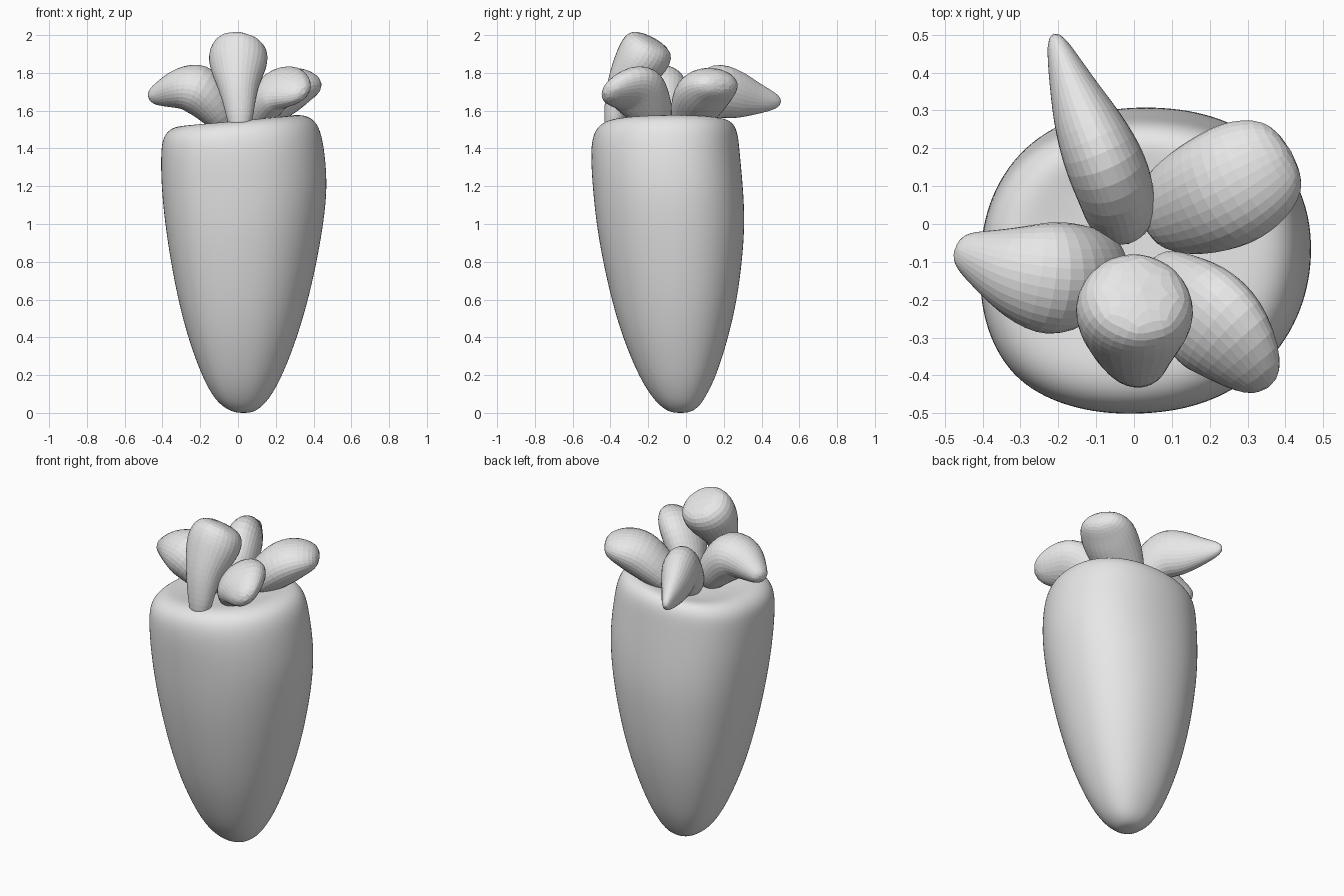
import bpy, bmesh, math
from mathutils import Vector

cube = bpy.data.objects.get("Cube")
if cube:
    bpy.data.objects.remove(cube, do_unlink=True)

grey = bpy.data.materials.new("light_grey")
grey.use_nodes = True
grey.diffuse_color = (0.8, 0.8, 0.8, 1)
grey.node_tree.nodes["Principled BSDF"].inputs["Base Color"].default_value = (0.8, 0.8, 0.8, 1)


def loft(name, rings, smooth):
    """Skin a list of point rings, cap both ends and subdivide."""
    bm = bmesh.new()
    loops = [[bm.verts.new(p) for p in ring] for ring in rings]
    n = len(loops[0])
    for a, b in zip(loops, loops[1:]):
        for i in range(n):
            j = (i + 1) % n
            bm.faces.new((a[i], a[j], b[j], b[i]))
    bm.faces.new(loops[0][::-1])
    bm.faces.new(loops[-1])
    bmesh.ops.recalc_face_normals(bm, faces=bm.faces)
    for f in bm.faces:
        f.smooth = smooth
    mesh = bpy.data.meshes.new(name)
    bm.to_mesh(mesh)
    bm.free()
    mesh.materials.append(grey)
    obj = bpy.data.objects.new(name, mesh)
    bpy.context.collection.objects.link(obj)
    sub = obj.modifiers.new("Subdivision", "SUBSURF")
    sub.levels = sub.render_levels = 3 if smooth else 2


# Root: height, then left, right, front and back limits
sections = [
    (0, .015, .045, -.045, -.015), (.005, -.03, .085, -.09, .03),
    (.04, -.09, .135, -.14, .075), (.10, -.138, .18, -.19, .11),
    (.2, -.19, .235, -.25, .16),
    (.4, -.262, .312, -.333, .222), (.6, -.312, .37, -.39, .267),
    (.8, -.35, .415, -.435, .293), (1.0, -.38, .45, -.47, .308),
    (1.2, -.40, .472, -.49, .298), (1.4, -.403, .455, -.502, .278),
    (1.51, -.385, .425, -.48, .268), (1.56, -.31, .34, -.40, .215),
    (1.53, -.17, .19, -.24, .12),
]
SIDES = 16


def root_ring(z, left, right, front, back):
    ring = []
    cx, cy = (left + right) / 2, (front + back) / 2
    hx, hy = (right - left) / 2 * 1.025, (back - front) / 2 * 1.025
    for i in range(SIDES):
        a = math.tau * i / SIDES
        c, s = math.cos(a), math.sin(a)
        # Squarer on the left side, rounder elsewhere
        power = 2.2 if c >= 0 else 2.9 if s < 0 else 2.45
        r = (abs(c) ** power + abs(s) ** power) ** (-1 / power)
        lift = 0.03 * c if z > 1.45 else 0
        skew = 0.08 * hy * max(c, 0) ** 2
        ring.append((cx + hx * r * c, cy + hy * r * s + skew, z + lift))
    return ring


loft("root", [root_ring(*s) for s in sections], True)


# Leaves: roll, then centre x, y, z, half width and half thickness along each path
leaves = {
    "front_leaf": (0, [(.01, -.385, 1.47, .05, .045), (.01, -.375, 1.6, .075, .06),
                       (0, -.335, 1.72, .10, .09), (0, -.27, 1.82, .145, .125),
                       (0, -.215, 1.90, .16, .145), (.02, -.17, 1.985, .115, .12)]),
    "right_leaf": (0, [(-.05, -.10, 1.50, .07, .06), (-.13, -.13, 1.64, .13, .115),
                       (-.22, -.15, 1.73, .155, .145), (-.31, -.125, 1.72, .125, .11),
                       (-.40, -.09, 1.69, .075, .07), (-.475, -.06, 1.67, .04, .035)]),
    "back_leaf": (0, [(-.03, -.02, 1.50, .08, .07), (-.04, .07, 1.64, .10, .125),
                      (-.08, .17, 1.72, .105, .155), (-.13, .28, 1.68, .085, .125),
                      (-.17, .38, 1.66, .055, .08), (-.215, .51, 1.645, .02, .03)]),
    "left_back_leaf": (0, [(.04, .01, 1.50, .09, .07), (.14, .05, 1.61, .14, .10),
                           (.24, .09, 1.70, .16, .125), (.33, .145, 1.74, .15, .10),
                           (.42, .195, 1.74, .09, .045)]),
    "left_front_leaf": (.75, [(.05, -.12, 1.50, .07, .06), (.12, -.19, 1.61, .12, .095),
                              (.195, -.25, 1.71, .16, .105), (.26, -.31, 1.73, .15, .09),
                              (.36, -.44, 1.69, .06, .04)]),
}


def leaf_rings(roll, path, sides=8, grow=1.13):
    pts = [Vector(p[:3]) for p in path]
    along = pts[-1] - pts[0]
    across = Vector((-along.y, along.x, 0)).normalized()
    rings = []
    for i, (x, y, z, w, t) in enumerate(path):
        tangent = (pts[min(i + 1, len(pts) - 1)] - pts[max(i - 1, 0)]).normalized()
        flat = (across - tangent * across.dot(tangent)).normalized()
        up = tangent.cross(flat)
        side = flat * math.cos(roll) + up * math.sin(roll)
        normal = tangent.cross(side)
        angles = [math.tau * k / sides for k in range(sides)]
        rings.append([pts[i] + side * (w * grow * math.cos(a))
                      + normal * (t * grow * math.sin(a)) for a in angles])
    return rings


for leaf_name, (leaf_roll, leaf_path) in leaves.items():
    loft(leaf_name, leaf_rings(leaf_roll, leaf_path), False)
